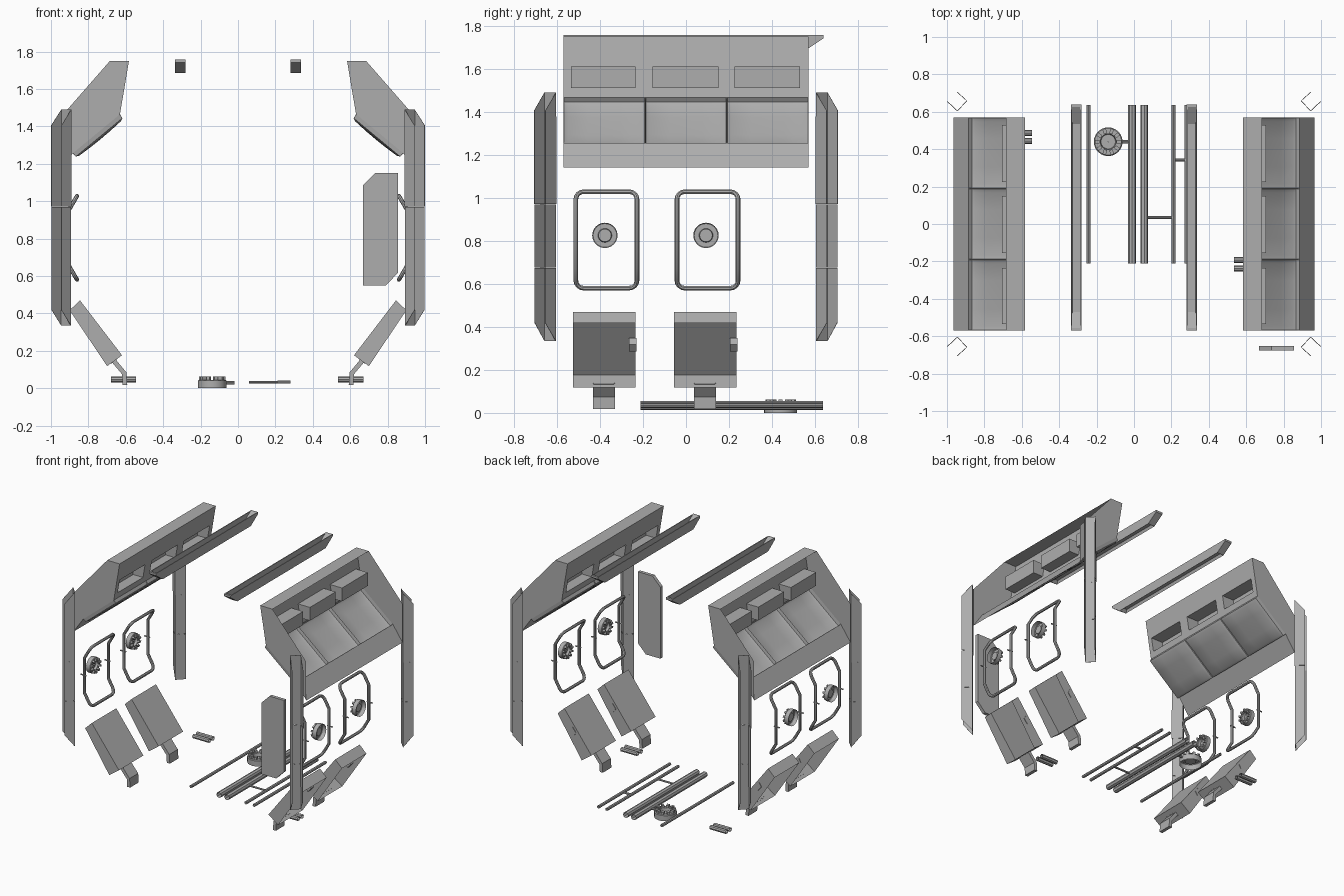
import bpy, bmesh
from math import cos, sin, tau
from mathutils import Matrix, Vector

if "Cube" in bpy.data.objects:
    bpy.data.objects.remove(bpy.data.objects["Cube"])

GREY = bpy.data.materials.new("dark_grey")
GREY.diffuse_color = (.42, .42, .42, 1)
GREY.use_nodes = True
GREY.node_tree.nodes["Principled BSDF"].inputs["Base Color"].default_value = GREY.diffuse_color


def mesh(name, verts, faces, smooth=False):
    bm = bmesh.new()
    vs = [bm.verts.new(v) for v in verts]
    for f in faces:
        bm.faces.new([vs[i] for i in f])
    bmesh.ops.remove_doubles(bm, verts=bm.verts, dist=1e-5)
    bmesh.ops.recalc_face_normals(bm, faces=bm.faces)
    me = bpy.data.meshes.new(name)
    bm.to_mesh(me)
    bm.free()
    me.materials.append(GREY)
    ob = bpy.data.objects.new(name, me)
    bpy.context.collection.objects.link(ob)
    if smooth:
        smooth_only(ob)
    return ob


def smooth_only(ob, convert=False):
    bpy.ops.object.select_all(action='DESELECT')
    ob.select_set(True)
    bpy.context.view_layer.objects.active = ob
    if convert:
        bpy.ops.object.convert(target='MESH')
    bpy.ops.object.shade_smooth_by_angle()


def prism(name, pts, y0, y1, closed=True, caps=True):
    """Profile in x,z swept along y."""
    n = len(pts)
    verts = [(x, y, z) for y in (y0, y1) for x, z in pts]
    faces = [(i, (i + 1) % n, n + (i + 1) % n, n + i) for i in range(n if closed else n - 1)]
    if caps:
        faces += [tuple(range(n)), tuple(range(n, 2 * n))]
    return mesh(name, verts, faces)


def tube(name, path, r, cyclic=False):
    cu = bpy.data.curves.new(name, 'CURVE')
    cu.dimensions = '3D'
    cu.bevel_depth, cu.bevel_resolution = r, 2
    sp = cu.splines.new('POLY')
    sp.points.add(len(path) - 1)
    for p, c in zip(sp.points, path):
        p.co = (*c, 1)
    sp.use_cyclic_u = cyclic
    cu.materials.append(GREY)
    ob = bpy.data.objects.new(name, cu)
    bpy.context.collection.objects.link(ob)
    smooth_only(ob, True)


def valve(name, mat, r, h, tooth):
    """Open-backed cup with a ring of studs on its face."""
    n, verts, faces = 24, [], []
    prof = [(r, 0), (r, h * .9), (r * .93, h), (r * .55, h), (r * .5, h * .5), (.0005, h * .5)]
    for a in range(n):
        verts += [(q * cos(a * tau / n), q * sin(a * tau / n), z) for q, z in prof]
    k = len(prof)
    for a in range(n):
        b = (a + 1) % n
        faces += [(a * k + i, b * k + i, b * k + i + 1, a * k + i + 1) for i in range(k - 1)]
    for t in range(10):
        rot = Matrix.Rotation(t * tau / 10, 3, 'Z')
        o, s = len(verts), r * .12
        verts += [tuple(rot @ Vector((r * .76 + dx * r * .17, dy * s, z)))
                  for z in (h * .98, h + tooth) for dx, dy in ((-1, -1), (1, -1), (1, 1), (-1, 1))]
        faces += [(o + 4, o + 5, o + 6, o + 7)]
        faces += [(o + i, o + (i + 1) % 4, o + 4 + (i + 1) % 4, o + 4 + i) for i in range(4)]
    mesh(name, [mat @ Vector(v) for v in verts], faces, True)


L = 0.57
BAYS = [(-.535, -.235), (-.155, .15), (.225, .53)]

for s, side in ((-1, "left"), (1, "right")):
    # Upper wall shell: roof strip, lower strip, end caps
    prism(side + "_roof_strip", [(s * .685, 1.75), (s * .583, 1.75)], -L, L, False, False)
    prism(side + "_lower_strip", [(s * .885, 1.255), (s * .965, 1.14)], -L, L, False, False)
    cap = [(.685, 1.75), (.583, 1.75), (.631, 1.465), (.885, 1.255), (.965, 1.14), (.965, 1.43)]
    for e in (-1, 1):
        mesh(side + "_end_cap", [(s * x, e * L, z) for x, z in cap], [tuple(range(6))])

    # Face with three recessed lockers
    def fx(z):
        return s * (.583 + .048 * (1.75 - z) / .285)
    ys = [-L] + [y for b in BAYS for y in b] + [L]
    zs = [1.465, 1.51, 1.61, 1.75]
    V = [(fx(z), y, z) for y in ys for z in zs]
    F = []
    for i in range(7):
        for j in range(3):
            if not (j == 1 and i % 2 == 1):
                a = i * 4 + j
                F.append((a, a + 4, a + 5, a + 1))
    for y0, y1 in BAYS:
        o = len(V)
        ring = ((y0, 1.51), (y1, 1.51), (y1, 1.61), (y0, 1.61))
        V += [(fx(z), y, z) for y, z in ring] + [(s * .705, y, z) for y, z in ring]
        F += [(o + i, o + (i + 1) % 4, o + 4 + (i + 1) % 4, o + 4 + i) for i in range(4)]
        F.append((o + 4, o + 5, o + 6, o + 7))
    mesh(side + "_locker_face", V, F)

    # Padded cushions, hollow from behind
    A, B = Vector((s * .631, 0, 1.465)), Vector((s * .885, 0, 1.255))
    d = (B - A).normalized()
    nrm = Vector((-s * abs(d.z), 0, -abs(d.x)))
    ts = [0, .01, .06, .3, .5, .7, .94, .99, 1]
    hs = [0, .024, .032, .036, .037, .036, .032, .024, 0]
    for c in range(3):
        V, F = [], []
        for i, u in enumerate(ts):
            for j, v in enumerate(ts):
                p = A.lerp(B, v) + nrm * min(hs[i], hs[j])
                V.append((p.x, -L + (c + u) * .38, p.z))
        for i in range(8):
            for j in range(8):
                a = i * 9 + j
                F.append((a, a + 9, a + 10, a + 1))
        mesh(side + "_cushion", V, F, True)

    # Ceiling light trough
    V = []
    for w, z, y0, y1 in ((.028, 1.757, -.57, .64), (.028, 1.742, -.57, .64), (.028, 1.685, -.49, .555),
                         (.022, 1.757, -.555, .625), (.02, 1.705, -.47, .535)):
        V += [(s * .31 + a * w, y, z) for a, y in ((-1, y0), (1, y0), (1, y1), (-1, y1))]
    F = [(16, 17, 18, 19)]
    for p, q in ((0, 1), (1, 2), (0, 3), (3, 4), (2, 4)):
        F += [(p * 4 + i, p * 4 + (i + 1) % 4, q * 4 + (i + 1) % 4, q * 4 + i) for i in range(4)]
    mesh(side + "_ceiling_trough", V, F)

    # Corner posts: three-sided channels in three lengths
    for e in (-1, 1):
        xy = [(.945, .705), (.893, .658), (.945, .605), (.998, .655)]
        for z0, z1, lo, hi in ((.335, .6745, .085, 0), (.6755, .9695, 0, 0), (.9705, 1.49, 0, .085)):
            V = []
            for k, (x, y) in enumerate(xy):
                t = k in (0, 3)
                V += [(s * x, e * y, z0 + lo * t), (s * x, e * y, z1 - hi * t)]
            ob = mesh(side + "_corner_post", V, [(2 * i, 2 * i + 2, 2 * i + 3, 2 * i + 1) for i in range(3)])
            ob.modifiers.new("thickness", 'SOLIDIFY').thickness = .002

    for yc in (-.38, .09):
        # Bent tubular frame
        w, h, r, pts = .142, .224, .035, []
        for q, (sy, sz) in enumerate(((1, 1), (-1, 1), (-1, -1), (1, -1))):
            arc = [(sy * (w - r) + r * cos((q + k / 4) * tau / 4),
                    sz * (h - r) + r * sin((q + k / 4) * tau / 4)) for k in range(5)]
            bend = (sy * w, sz * .13)
            pts += [bend] + arc if q % 2 == 0 else arc + [bend]
        path = [(s * (.915 - .055 * max(0, (abs(z) - .13) / .095)), yc + y + .01, .804 + z) for y, z in pts]
        tube(side + "_wall_frame", path, .011, True)
        for e in (-1, 1):
            yy = yc + .01 + e * w
            tube(side + "_frame_peg", [(s * .90, yy, .805), (s * .945, yy, .805)], .005)
        # Wall valve
        m = Matrix.Translation((s * .955, yc + .003, .825)) @ Matrix.Rotation(-s * tau / 4, 4, 'Y')
        valve(side + "_wall_valve", m, .059, .035, .015)

        # Tilted seat tray, open at the back, with a side latch
        a, b = yc - .145, yc + .145
        prof = [(s * .90, .417), (s * .845, .47), (s * .62, .176), (s * .70, .118)]
        prism(side + "_seat_tray", prof, a, b, False)
        prism(side + "_seat_latch", [(s * .792, .318), (s * .773, .348), (s * .745, .312), (s * .764, .285)],
              b - .03, b + .004)
        # Slot and support bracket
        prism(side + "_seat_slot", [(s * .681, .135), (s * .65, .157), (s * .647, .153), (s * .678, .131)],
              yc - .05, yc + .045)
        prism(side + "_seat_bracket", [(s * .675, .14), (s * .655, .155), (s * .597, .085), (s * .592, .018),
              (s * .617, .018), (s * .62, .075)], yc - .052, yc + .05)

# Short pipe pairs under the seats
for x0, x1, ys in ((-.68, -.545, (.487, .444)), (.535, .67, (-.193, -.238))):
    for y in ys:
        tube("short_pipe", [(x0, y, .047), (x1, y, .047)], .016)

# Floor pipes and links
for x, r in ((-.243, .011), (-.01, .021), (.055, .021), (.212, .011), (.281, .011)):
    tube("floor_pipe", [(x, -.212, .034), (x, .637, .034)], r)
tube("pipe_link", [(.06, .035, .032), (.212, .035, .032)], .007)
tube("pipe_link", [(.212, .342, .032), (.281, .342, .032)], .008)
tube("valve_stem", [(-.08, .44, .03), (-.02, .44, .03)], .009)

# Floor valve
valve("floor_valve", Matrix.Translation((-.138, .44, .0)), .077, .045, .018)

# Chamfered door leaf
prism("door_leaf", [(.668, 1.085), (.735, 1.152), (.856, 1.152), (.856, .617), (.79, .55), (.668, .55)],
      -.677, -.652)
